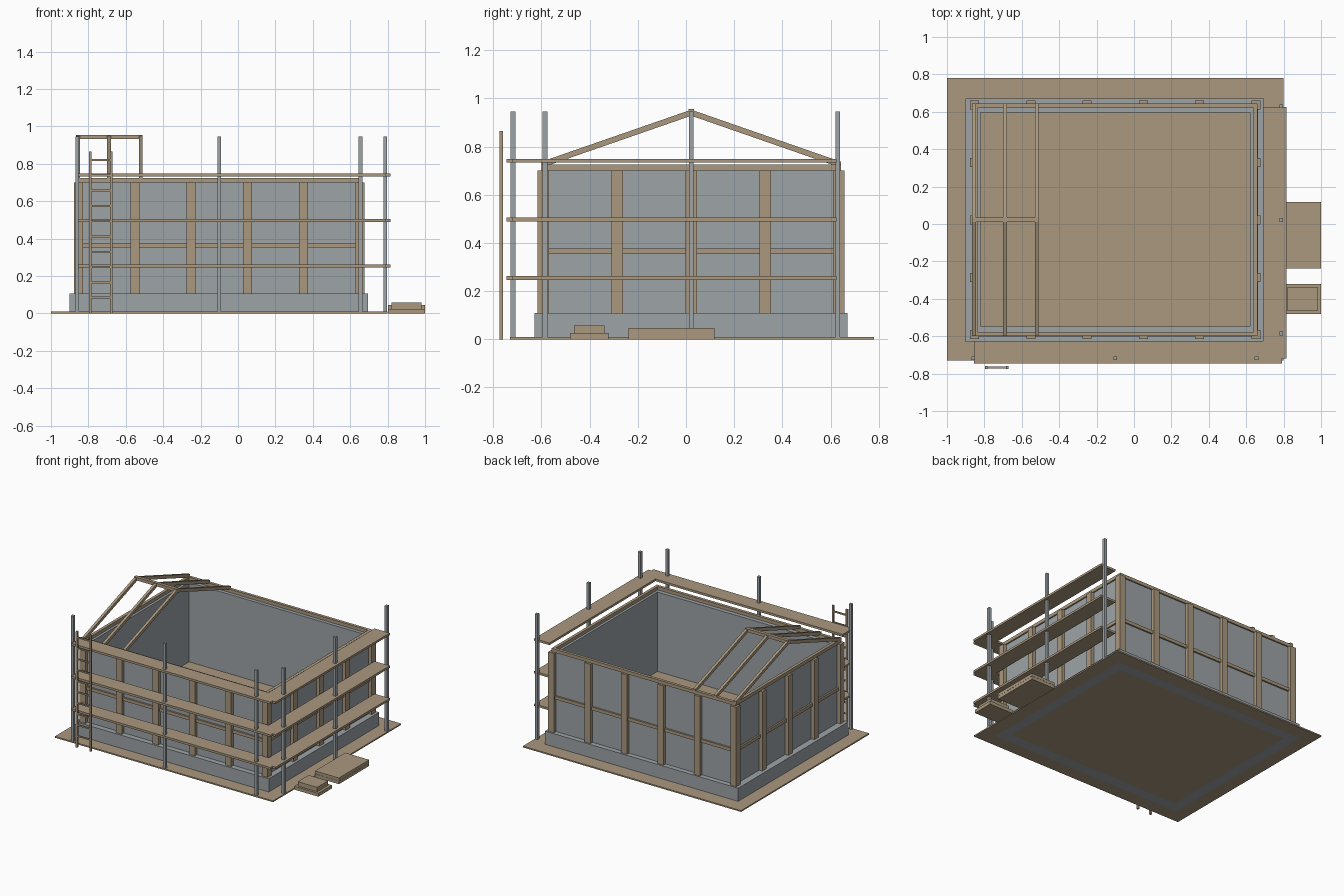
import bpy
from mathutils import Vector

if "Cube" in bpy.data.objects:
    bpy.data.objects.remove(bpy.data.objects["Cube"], do_unlink=True)


def material(name, rgb):
    m = bpy.data.materials.new(name)
    m.use_nodes = True
    col = (*rgb, 1.0)
    m.diffuse_color = col
    m.node_tree.nodes["Principled BSDF"].inputs["Base Color"].default_value = col
    return m


wood = material("tan wood", (0.40, 0.315, 0.21))
grey = material("blue grey", (0.34, 0.37, 0.385))


def mesh_object(name, verts, faces, mat):
    me = bpy.data.meshes.new(name)
    me.from_pydata(verts, [], faces)
    me.materials.append(mat)
    ob = bpy.data.objects.new(name, me)
    bpy.context.collection.objects.link(ob)
    return ob


def prism(name, bottom, top, mat):
    """Solid between two matching outlines."""
    n = len(bottom)
    faces = [list(range(n))[::-1], list(range(n, 2 * n))]
    faces += [[i, (i + 1) % n, n + (i + 1) % n, n + i] for i in range(n)]
    return mesh_object(name, bottom + top, faces, mat)


def corners(rect, z):
    x0, x1, y0, y1 = rect
    return [(x0, y0, z), (x1, y0, z), (x1, y1, z), (x0, y1, z)]


def box(name, rect, z0, z1, mat):
    return prism(name, corners(rect, z0), corners(rect, z1), mat)


def inset(rect, d):
    x0, x1, y0, y1 = rect
    return (x0 + d, x1 - d, y0 + d, y1 - d)


def ring(name, outer, inner, z0, z1, mat):
    """Rectangular frame with an open middle."""
    verts = corners(outer, z0) + corners(outer, z1) + corners(inner, z1) + corners(inner, z0)
    faces = []
    for i in range(4):
        j = (i + 1) % 4
        for a in range(4):
            b = (a + 1) % 4
            faces.append([4 * a + i, 4 * a + j, 4 * b + j, 4 * b + i])
    return mesh_object(name, verts, faces, mat)


# Ground, plinth, floor and walls
PLINTH = (-0.90, 0.695, -0.63, 0.67)
WALL = (-0.85, 0.65, -0.59, 0.633)
ROOM = (-0.82, 0.62, -0.548, 0.595)
BASE, EAVE = 0.108, 0.70
ring("ground_slab", (-1.0, 0.80, -0.73, 0.78), PLINTH, 0, 0.01, wood)
ring("plinth", PLINTH, ROOM, 0, BASE, grey)
box("floor", ROOM, 0, BASE, wood)
ring("walls", WALL, ROOM, BASE, EAVE, grey)

# Timber framing: rails and studs on the outside of the walls
ring("mid_rail", inset(WALL, -0.012), inset(WALL, 0.005), 0.353, 0.377, wood)
PLATE = inset(WALL, -0.01)
ring("top_plate", PLATE, inset(PLATE, 0.022), EAVE, 0.725, wood)
FACE = inset(WALL, -0.026)
fx0, fx1, fy0, fy1 = FACE
S = 0.048


def spaced(lo, hi, n):
    """Start positions of n bays of studs, both ends included."""
    return [lo + (hi - S - lo) * i / n for i in range(n + 1)]


for x in (fx0, fx1 - S):
    for y in (fy0, fy1 - S):
        box("corner_post", (x, x + S, y, y + S), BASE, EAVE, wood)
for x in spaced(fx0, fx1, 5)[1:-1]:
    box("front_stud", (x, x + S, fy0, WALL[2] + 0.005), BASE, EAVE, wood)
    box("back_stud", (x, x + S, WALL[3] - 0.005, fy1), BASE, EAVE, wood)
for y in spaced(fy0, fy1, 4)[1:-1]:
    box("left_stud", (WALL[1] - 0.005, fx1, y, y + S), BASE, EAVE, wood)
    box("right_stud", (fx0, WALL[0] + 0.005, y, y + S), BASE, EAVE, wood)

# Partial roof: ridge beam and three pairs of rafters
RIDGE_Y = 0.022
box("ridge_beam", (-0.865, -0.51, RIDGE_Y - 0.012, RIDGE_Y + 0.012), 0.932, 0.955, wood)
for x in (-0.865, -0.70, -0.53):
    for foot in (PLATE[2], PLATE[3]):
        outline = [(foot, 0.712), (RIDGE_Y, 0.928), (RIDGE_Y, 0.953), (foot, 0.737)]
        prism("rafter", [(x, y, z) for y, z in outline],
              [(x + 0.02, y, z) for y, z in outline], wood)

# Scaffold poles
POLES = [(x, -0.718) for x in (-0.86, -0.10, 0.655)]
POLES += [(0.787, y) for y in (-0.585, 0.022, 0.63)]
for x, y in POLES:
    box("scaffold_pole", (x - 0.01, x + 0.01, y - 0.01, y + 0.01), 0, 0.945, grey)

# Scaffold decks, one L-shaped deck per level
DECK = [(-0.855, -0.745), (0.79, -0.745), (0.79, -0.72), (0.815, -0.72),
        (0.815, 0.625), (0.69, 0.625), (0.69, -0.625), (-0.855, -0.625)]
for z in (0.246, 0.489, 0.733):
    prism("scaffold_deck", [(x, y, z) for x, y in DECK],
          [(x, y, z + 0.016) for x, y in DECK], wood)

# Ladder
for x in (-0.797, -0.685):
    box("ladder_stile", (x, x + 0.014, -0.775, -0.76), 0, 0.865, wood)
for i in range(10):
    z = 0.08 + 0.0817 * i
    box("ladder_rung", (-0.79, -0.678, -0.772, -0.763), z, z + 0.01, wood)

# Stacked boards beside the scaffold
box("large_stack_lower", (0.802, 1.0, -0.238, 0.118), 0, 0.023, wood)
box("large_stack_upper", (0.802, 1.0, -0.238, 0.118), 0.024, 0.046, wood)
box("small_stack_lower", (0.802, 1.0, -0.482, -0.322), 0, 0.025, wood)
box("small_stack_upper", (0.82, 0.98, -0.466, -0.338), 0.025, 0.058, wood)

# Consistent outward normals
import bmesh
for ob in bpy.context.collection.objects:
    if ob.type == 'MESH' and ob.data.materials and ob.data.materials[0] in (wood, grey):
        bm = bmesh.new()
        bm.from_mesh(ob.data)
        bmesh.ops.recalc_face_normals(bm, faces=bm.faces)
        bm.to_mesh(ob.data)
        bm.free()
